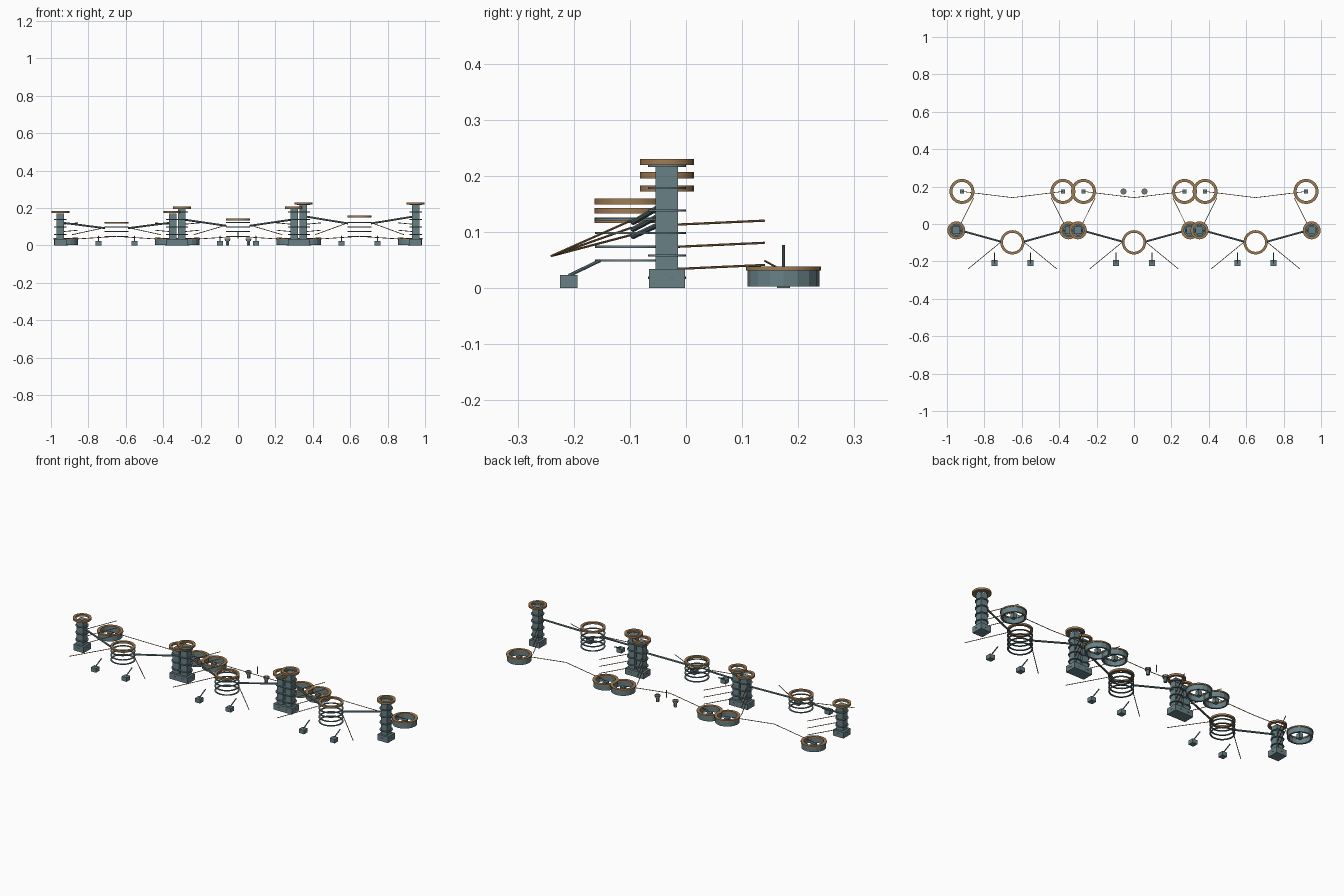
import bpy
import bmesh
import math
from mathutils import Vector

cube = bpy.data.objects.get("Cube")
if cube:
    bpy.data.objects.remove(cube)


def material(name, rgb):
    m = bpy.data.materials.new(name)
    m.use_nodes = True
    colour = (*rgb, 1)
    m.diffuse_color = colour
    m.node_tree.nodes["Principled BSDF"].inputs["Base Color"].default_value = colour
    return m


SLATE = material("slate teal", (0.14, 0.22, 0.24))
BRONZE = material("bronze brown", (0.35, 0.20, 0.085))


def finish(bm, name, mat, smooth=False):
    bmesh.ops.recalc_face_normals(bm, faces=bm.faces)
    me = bpy.data.meshes.new(name)
    bm.to_mesh(me)
    bm.free()
    me.materials.append(mat)
    ob = bpy.data.objects.new(name, me)
    bpy.context.collection.objects.link(ob)
    if smooth:
        bpy.ops.object.select_all(action="DESELECT")
        ob.select_set(True)
        bpy.context.view_layer.objects.active = ob
        bpy.ops.object.shade_smooth_by_angle()
    return ob


def box(name, x, y, z0, z1, width, mat=SLATE):
    bm = bmesh.new()
    bmesh.ops.create_cube(bm, size=1)
    bmesh.ops.scale(bm, vec=(width, width, z1 - z0), verts=bm.verts)
    bmesh.ops.translate(bm, vec=(x, y, (z0 + z1) / 2), verts=bm.verts)
    return finish(bm, name, mat)


def ring(name, x, y, z0, z1, outer, inner, mat, sides=24):
    """Flat hollow ring with a rectangular section."""
    bm = bmesh.new()
    section = [(outer, z0), (outer, z1), (inner, z1), (inner, z0)]
    loops = []
    for i in range(sides):
        a = math.tau * i / sides
        loops.append([bm.verts.new((x + r * math.cos(a), y + r * math.sin(a), z))
                      for r, z in section])
    for i, here in enumerate(loops):
        there = loops[(i + 1) % sides]
        for k in range(4):
            n = (k + 1) % 4
            bm.faces.new((here[k], there[k], there[n], here[n]))
    return finish(bm, name, mat, sides > 16)


def rod(name, start, end, radius, mat, sides=8):
    a, b = Vector(start), Vector(end)
    bm = bmesh.new()
    bmesh.ops.create_cone(bm, cap_ends=True, segments=sides, radius1=radius,
                          radius2=radius, depth=(b - a).length)
    turn = (b - a).to_track_quat("Z", "Y").to_matrix()
    bmesh.ops.rotate(bm, matrix=turn, verts=bm.verts)
    bmesh.ops.translate(bm, vec=(a + b) / 2, verts=bm.verts)
    return finish(bm, name, mat, True)


TOWER_Y, STACK_Y, POOL_Y = -0.034, -0.098, 0.174


def tower(x, top):
    box("tower_base", x, TOWER_Y, 0, 0.034, 0.064)
    box("tower_shaft", x, TOWER_Y, 0.034, top, 0.040)
    z = 0.018
    while z < top + 0.002:
        ring("tower_collar", x, TOWER_Y, z - 0.002, z + 0.002, 0.034, 0.026, SLATE)
        z += 0.04
    ring("tower_crown", x, TOWER_Y, top + 0.001, top + 0.012, 0.048, 0.033, BRONZE)


def ring_stack(x, top):
    z = 0.049
    while z < top - 0.008:
        ring("stack_ring", x, STACK_Y, z - 0.002, z + 0.002, 0.064, 0.056, SLATE)
        z += 0.0245
    ring("stack_crown", x, STACK_Y, top - 0.005, top + 0.005, 0.065, 0.051, BRONZE)


def pool(x):
    ring("pool_wall", x, POOL_Y, 0.003, 0.032, 0.064, 0.054, SLATE, 16)
    ring("pool_rim", x, POOL_Y, 0.031, 0.038, 0.067, 0.051, BRONZE)
    box("pool_block", x, POOL_Y, 0, 0.026, 0.023)


# Three bays, rising from one end to the other
for bay in range(3):
    cx = (bay - 1) * 0.65
    tower_top = 0.171 + 0.0235 * bay
    stack_top = 0.121 + 0.0165 * bay
    ring_stack(cx, stack_top)
    for s in (-1, 1):
        tx = cx + s * 0.30
        tower(tx, tower_top)
        pool(cx + s * 0.27)
        # Beam from tower to ring stack
        rod("beam", (tx - s * 0.02, TOWER_Y, tower_top * 0.7),
            (cx + s * 0.062, STACK_Y + 0.004, stack_top * 0.76), 0.005, SLATE)
        # Front stay
        rod("front_stay", (cx + s * 0.064, STACK_Y, stack_top * 0.78),
            (cx + s * 0.237, -0.24, 0.057), 0.002, BRONZE, 6)
        # Rear rods at three levels
        for level in range(3):
            z = 0.034 + 0.0395 * level
            rod("rear_rod", (cx + s * 0.284, -0.015, z),
                (cx + s * 0.207, 0.14, z + 0.007), 0.002, BRONZE, 6)
        # Cable between the pools, bent forward at mid span
        rod("pool_cable", (cx + s * 0.27, POOL_Y, 0.030),
            (cx, 0.141, 0.048), 0.002, BRONZE, 6)
        # Front footing and bent arm
        fx = cx + s * 0.096
        box("footing", fx, -0.209, 0, 0.023, 0.031)
        rod("footing_arm", (fx, -0.209, 0.022), (fx, -0.153, 0.049), 0.003, SLATE)

# Pair of small stools with a post between them
for s in (-1, 1):
    x = s * 0.056
    rod("stool_stem", (x, POOL_Y, 0), (x, POOL_Y, 0.026), 0.009, SLATE, 12)
    rod("stool_top", (x, POOL_Y, 0.024), (x, POOL_Y, 0.034), 0.014, SLATE, 16)
    ring("stool_rim", x, POOL_Y, 0.030, 0.036, 0.016, 0.011, BRONZE)
rod("post", (0, POOL_Y, 0.036), (0, POOL_Y, 0.077), 0.0025, SLATE)
